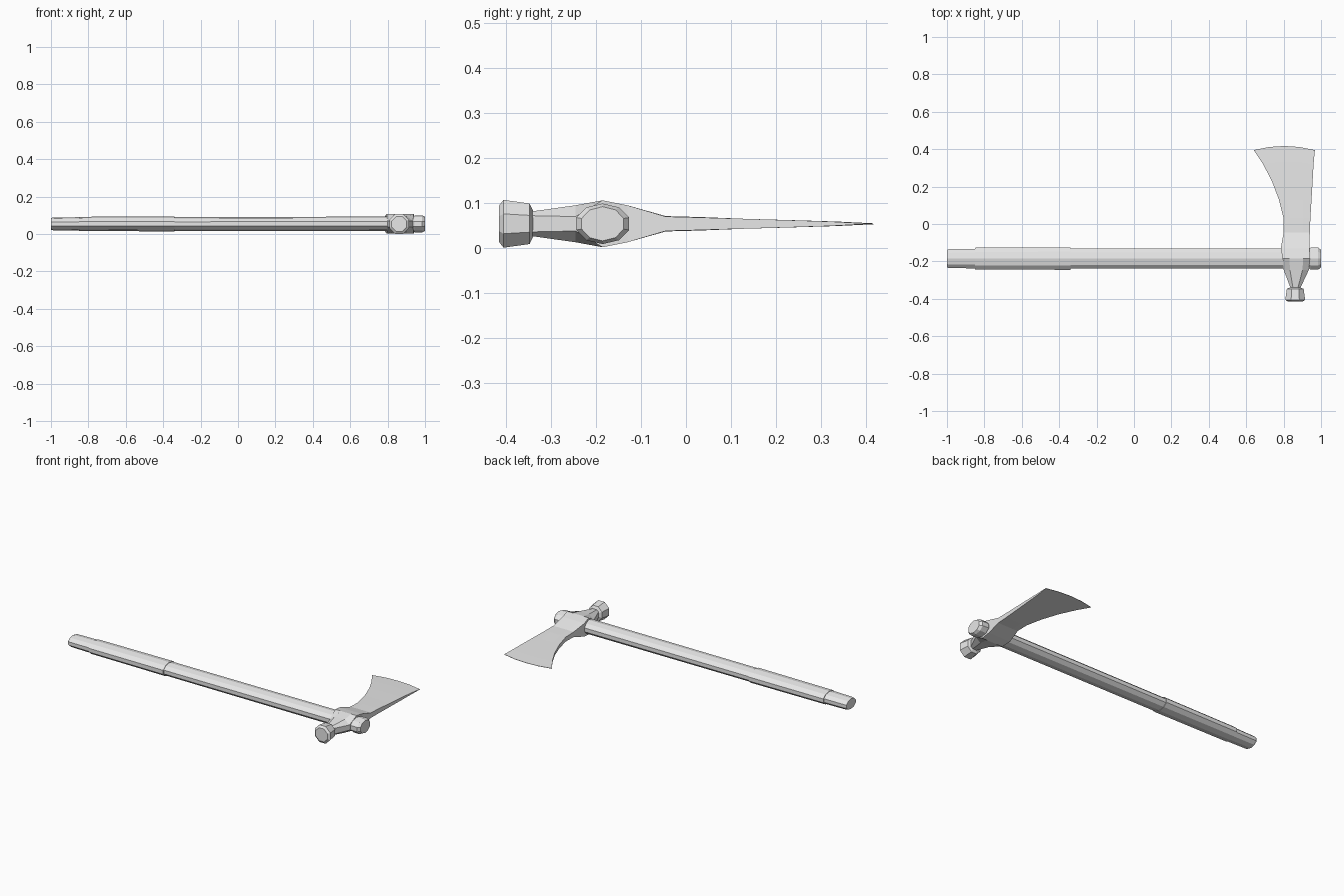
import bpy, bmesh, math

cube = bpy.data.objects.get("Cube")
if cube:
    bpy.data.objects.remove(cube, do_unlink=True)

grey = bpy.data.materials.new("plain_grey")
grey.use_nodes = True
grey.diffuse_color = (0.8, 0.8, 0.8, 1)
grey.node_tree.nodes["Principled BSDF"].inputs["Base Color"].default_value = (0.8, 0.8, 0.8, 1)

MID_Z = 0.054
HANDLE_Y = -0.185
HAMMER_X = 0.862


def loft(name, rings):
    """Skin a list of equal-length point rings and cap both ends."""
    bm = bmesh.new()
    loops = [[bm.verts.new(p) for p in ring] for ring in rings]
    for a, b in zip(loops, loops[1:]):
        for i in range(len(a)):
            j = (i + 1) % len(a)
            bm.faces.new((a[i], a[j], b[j], b[i]))
    bm.faces.new(loops[0])
    bm.faces.new(loops[-1])
    bmesh.ops.recalc_face_normals(bm, faces=bm.faces)
    mesh = bpy.data.meshes.new(name)
    bm.to_mesh(mesh)
    bm.free()
    mesh.materials.append(grey)
    obj = bpy.data.objects.new(name, mesh)
    bpy.context.collection.objects.link(obj)
    return obj


def handle_ring(x, ry, rz):
    """Ten-sided oval across the handle, flat towards the front and back."""
    angles = [math.radians(18 + 36 * i) for i in range(10)]
    return [(x, HANDLE_Y + ry * math.cos(a), MID_Z + rz * math.sin(a)) for a in angles]


def hammer_ring(y, r):
    """Octagon facing the front, r measured to the flats."""
    r /= math.cos(math.pi / 8)
    angles = [math.pi / 8 + math.pi / 4 * i for i in range(8)]
    return [(HAMMER_X + r * math.cos(a), y, MID_Z + r * math.sin(a)) for a in angles]


def head_ring(y, left, right, thick, side, bulge=0):
    """Section of the head: chamfered towards its sides, optionally bowed in y."""
    mid, half = (left + right) / 2, (right - left) / 2
    steps = (-1, -0.5, 0, 0.5, 1)
    top, bottom = [], []
    for u in steps:
        h = side if abs(u) == 1 else thick
        x, yy = mid + half * u, y + bulge * (1 - u * u)
        top.append((x, yy, MID_Z + h))
        bottom.append((x, yy, MID_Z - h))
    return top + bottom[::-1]


# Handle parts: butt, thicker grip, shaft and the knob past the head
parts = {
    "handle_butt": [(-1, 0.048, 0.031), (-0.99, 0.053, 0.034), (-0.84, 0.055, 0.036)],
    "handle_grip": [(-0.85, 0.061, 0.038), (-0.34, 0.063, 0.040)],
    "handle_shaft": [(-0.35, 0.057, 0.037), (0.95, 0.057, 0.039)],
    "handle_knob": [(0.935, 0.055, 0.039), (0.945, 0.062, 0.045),
                    (0.985, 0.062, 0.045), (1, 0.049, 0.038)],
}
for name, sections in parts.items():
    loft(name, [handle_ring(*s) for s in sections])

# Head: neck, eye around the handle, and flaring blade with a bowed edge
head = [
    (-0.345, 0.838, 0.888, 0.027, 0.018),
    (-0.245, 0.80, 0.935, 0.041, 0.016),
    (HANDLE_Y, 0.795, 0.94, 0.052, 0.052),
    (-0.13, 0.785, 0.937, 0.041, 0.041),
    (-0.045, 0.80, 0.94, 0.017, 0.016),
    (0.03, 0.80, 0.943, 0.015, 0.014),
    (0.13, 0.775, 0.949, 0.011, 0.011),
    (0.23, 0.737, 0.955, 0.008, 0.008, 0.006),
    (0.32, 0.69, 0.96, 0.005, 0.005, 0.014),
    (0.395, 0.64, 0.967, 0.001, 0.001, 0.022),
]
loft("axe_head", [head_ring(*s) for s in head])

# Hammer poll
poll = [(-0.34, 0.030), (-0.347, 0.045), (-0.405, 0.053), (-0.415, 0.040)]
loft("hammer_poll", [hammer_ring(*s) for s in poll])
